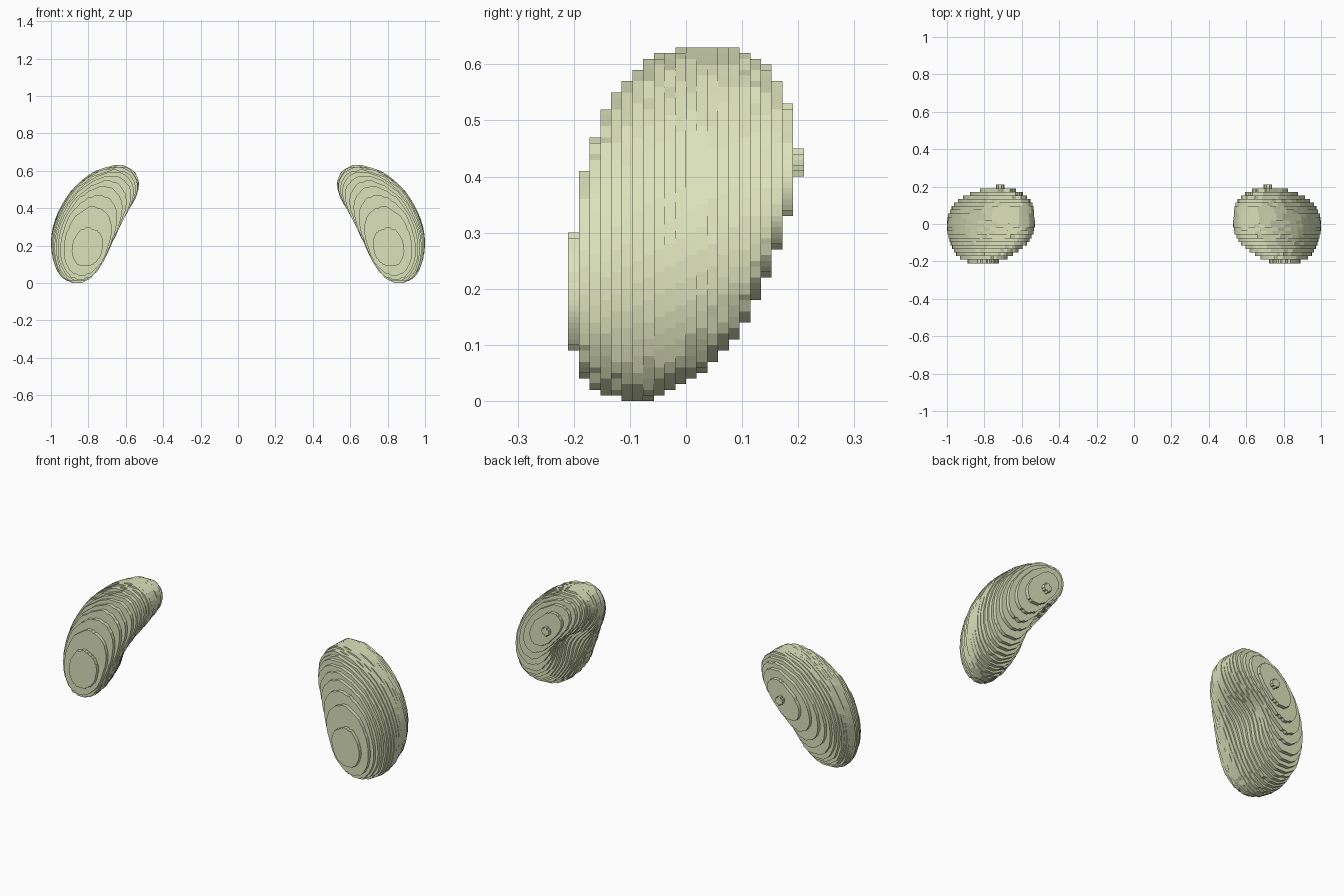
import bpy, bmesh, math
from mathutils import Vector

if "Cube" in bpy.data.objects:
    bpy.data.objects.remove(bpy.data.objects["Cube"])

# Slices from front to back: y, start and end along the spine, half width, sideways shift
KEYS = [(-.21, .13, .42, .075, -.050), (-.19, .075, .56, .105, -.042),
        (-.17, .035, .68, .122, -.035), (-.15, .02, .78, .134, -.028),
        (-.10, 0, .92, .150, -.016), (-.05, .012, .98, .156, -.004),
        (0, .045, 1, .156, .004), (.05, .09, 1, .147, .012),
        (.10, .17, 1, .130, .016), (.13, .27, .97, .115, .015),
        (.15, .34, .94, .098, .012), (.17, .43, .89, .080, .005),
        (.19, .54, .80, .052, -.008), (.21, .65, .69, .018, -.02)]
P0, P1, P2 = Vector((.88, 0)), Vector((.89, .39)), Vector((.56, .58))
LAYERS, SIDES = 22, 56


def slice_params(y):
    for a, b in zip(KEYS, KEYS[1:]):
        if y <= b[0]:
            f = (y - a[0]) / (b[0] - a[0])
            return [p + (q - p) * f for p, q in zip(a[1:], b[1:])]
    return KEYS[-1][1:]


def outline(y):
    # bean outline wrapped around the curved spine
    t0, t1, w, shift = slice_params(y)
    pts = []
    for i in range(SIDES):
        u = math.tau * i / SIDES
        c, s = math.cos(u), math.sin(u)
        t = (t0 + t1) / 2 + (t1 - t0) / 2 * math.copysign(abs(c) ** .9, c)
        off = w * math.copysign(abs(s) ** .88, s)
        if s < 0:  # hollow on the inner face
            off *= 1 - .36 * math.exp(-((t - .56) / .22) ** 2 - ((y - .05) / .09) ** 2)
        p = P0 * (1 - t) ** 2 + P1 * 2 * t * (1 - t) + P2 * t * t
        d = ((P1 - P0) * (1 - t) + (P2 - P1) * t).normalized()
        pts.append(p + Vector((d.y, -d.x)) * off
                   + Vector((d.y, -.5 * d.x)) * shift)
    return pts


step = .42 / LAYERS
mids = [-.21 + step * (k + .5) for k in range(LAYERS)]
# first and last slices reach the full depth
mids[0], mids[-1] = -.208, .208
slices = [outline(y) for y in mids]
xs = [p.x for s in slices for p in s]
zs = [p.y for s in slices for p in s]


def fit(v, values, lo, hi):
    return lo + (v - min(values)) / (max(values) - min(values)) * (hi - lo)


material = bpy.data.materials.new("pale_green")
material.diffuse_color = (.72, .76, .50, 1)
material.use_nodes = True
material.node_tree.nodes["Principled BSDF"].inputs["Base Color"].default_value = material.diffuse_color


def kidney(name, sign):
    bm = bmesh.new()
    rings = []
    # every slice is a thin slab, giving the terraced surface
    for k, pts in enumerate(slices):
        for y in (-.21 + k * step, -.21 + (k + 1) * step):
            rings.append([bm.verts.new((sign * fit(p.x, xs, .53, 1), y,
                                        round(fit(p.y, zs, 0, .63), 2)))
                          for p in pts])
    for a, b in zip(rings, rings[1:]):
        for i in range(SIDES):
            j = (i + 1) % SIDES
            bm.faces.new((a[i], a[j], b[j], b[i]))
    bm.faces.new(rings[0])
    bm.faces.new(rings[-1])
    bmesh.ops.remove_doubles(bm, verts=bm.verts, dist=.0005)
    bmesh.ops.recalc_face_normals(bm, faces=bm.faces)
    mesh = bpy.data.meshes.new(name)
    bm.to_mesh(mesh)
    bm.free()
    mesh.materials.append(material)
    bpy.context.collection.objects.link(bpy.data.objects.new(name, mesh))


kidney("right_kidney", 1)
kidney("left_kidney", -1)
